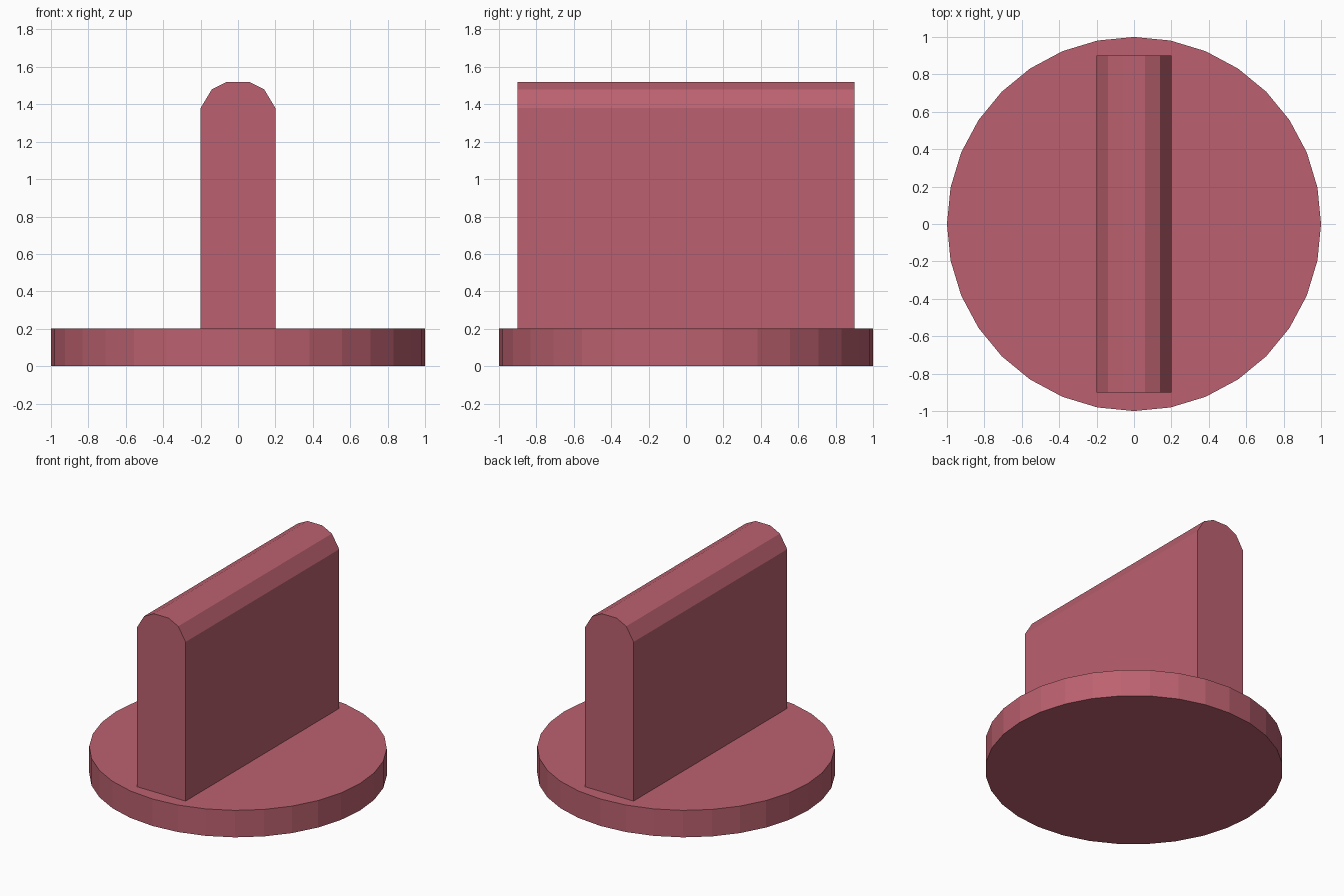
import bpy
import bmesh
from math import sin, cos, pi

if "Cube" in bpy.data.objects:
    bpy.data.objects.remove(bpy.data.objects["Cube"])

mat = bpy.data.materials.new("rose")
mat.diffuse_color = (0.50, 0.12, 0.16, 1)
mat.use_nodes = True
mat.node_tree.nodes["Principled BSDF"].inputs["Base Color"].default_value = mat.diffuse_color


def prism(name, outline, offset):
    """Extrude a flat outline along offset into a closed solid."""
    bm = bmesh.new()
    face = bm.faces.new([bm.verts.new(p) for p in outline])
    ext = bmesh.ops.extrude_face_region(bm, geom=[face], use_keep_orig=True)
    moved = [v for v in ext["geom"] if isinstance(v, bmesh.types.BMVert)]
    bmesh.ops.translate(bm, verts=moved, vec=offset)
    bmesh.ops.recalc_face_normals(bm, faces=bm.faces)
    mesh = bpy.data.meshes.new(name)
    bm.to_mesh(mesh)
    bm.free()
    mesh.materials.append(mat)
    obj = bpy.data.objects.new(name, mesh)
    bpy.context.collection.objects.link(obj)
    return obj


# Round base disc, 32 sides
SIDES = 32
circle = [(cos(2 * pi * i / SIDES), sin(2 * pi * i / SIDES), 0) for i in range(SIDES)]
prism("base_disc", circle, (0, 0, 0.2))

# Upright grip with a faceted rounded top, mirrored half profile
half = [(0.2, 0.2), (0.2, 1.38), (0.14, 1.48), (0.06, 1.52)]
profile = half + [(-x, z) for x, z in reversed(half)]
prism("grip", [(x, -0.9, z) for x, z in profile], (0, 1.8, 0))
